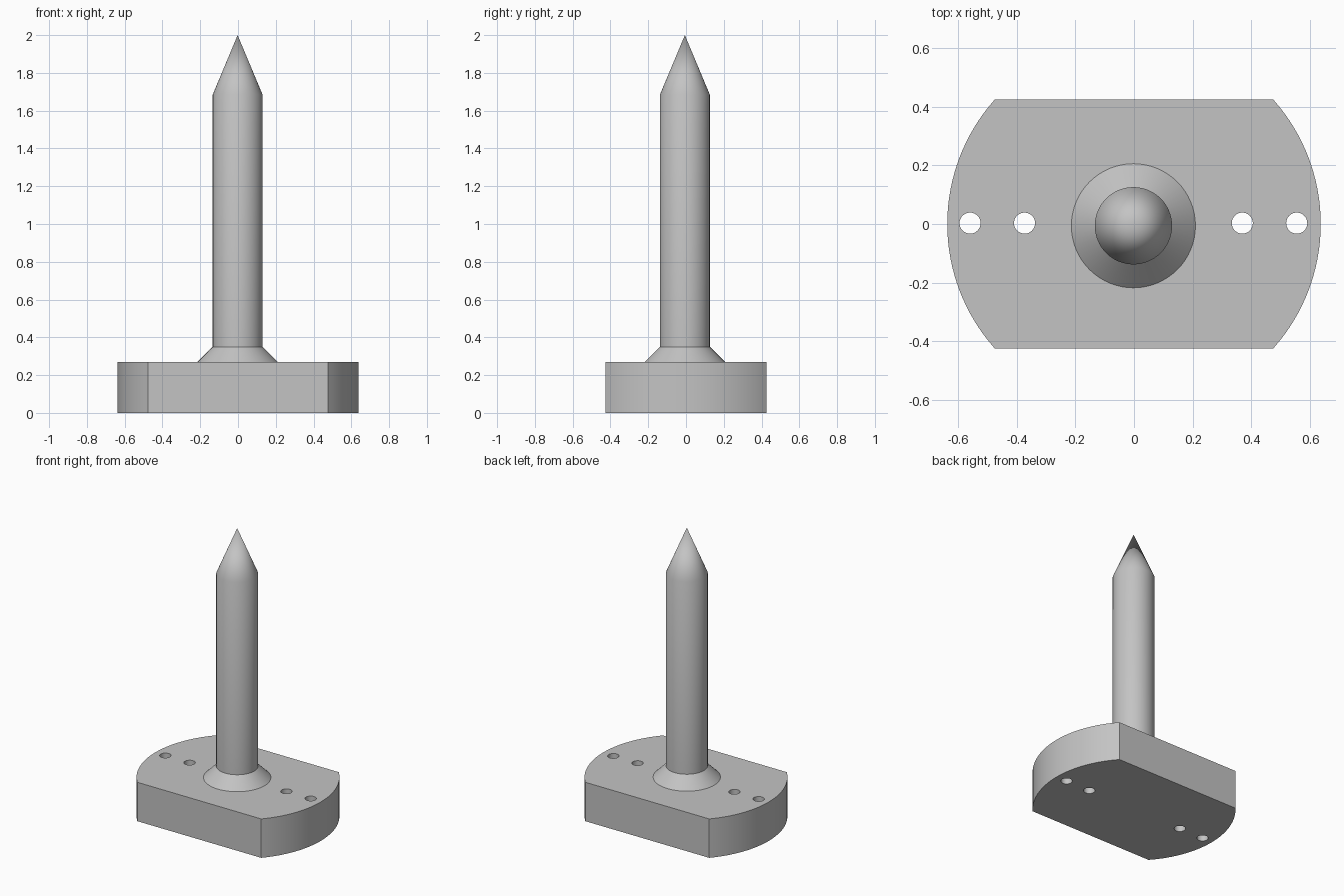
import bpy, bmesh
from math import sin, cos, tau, asin, pi

cube = bpy.data.objects.get("Cube")
if cube:
    bpy.data.objects.remove(cube, do_unlink=True)

GREY = 0.55
BASE_R, BASE_HALF, BASE_H = 0.638, 0.425, 0.27
CENTRE = (-0.002, -0.006)

grey = bpy.data.materials.new("plain_grey")
grey.use_nodes = True
grey.diffuse_color = (GREY, GREY, GREY, 1)
grey.node_tree.nodes["Principled BSDF"].inputs["Base Color"].default_value = (GREY, GREY, GREY, 1)


def make_object(name, bm):
    bmesh.ops.recalc_face_normals(bm, faces=bm.faces)
    mesh = bpy.data.meshes.new(name)
    bm.to_mesh(mesh)
    bm.free()
    mesh.materials.append(grey)
    obj = bpy.data.objects.new(name, mesh)
    bpy.context.collection.objects.link(obj)
    return obj


def smooth(obj):
    bpy.ops.object.select_all(action='DESELECT')
    obj.select_set(True)
    bpy.context.view_layer.objects.active = obj
    bpy.ops.object.shade_smooth_by_angle(angle=0.4)


def extrude_outline(bm, points, bottom, top):
    face = bm.faces.new([bm.verts.new((x, y, bottom)) for x, y in points])
    result = bmesh.ops.extrude_face_region(bm, geom=[face])
    verts = [g for g in result["geom"] if isinstance(g, bmesh.types.BMVert)]
    bmesh.ops.translate(bm, verts=verts, vec=(0, 0, top - bottom))


# Base plate: a disc with flat front and back
half_angle = asin(BASE_HALF / BASE_R)
steps = 32
arc = [-half_angle + 2 * half_angle * i / steps for i in range(steps + 1)]
outline = [(BASE_R * cos(a + turn), BASE_R * sin(a + turn))
           for turn in (0, pi) for a in arc]
bm = bmesh.new()
extrude_outline(bm, outline, 0, BASE_H)
base = make_object("base_plate", bm)

# Screw holes drilled through the plate
bm = bmesh.new()
for x in (-0.56, -0.374, 0.37, 0.556):
    circle = [(x + 0.036 * cos(tau * i / 32), 0.003 + 0.036 * sin(tau * i / 32))
              for i in range(32)]
    extrude_outline(bm, circle, -0.1, BASE_H + 0.1)
cutter = make_object("hole_cutter", bm)
drill = base.modifiers.new("holes", 'BOOLEAN')
drill.operation = 'DIFFERENCE'
drill.solver = 'EXACT'
drill.object = cutter
bpy.context.view_layer.objects.active = base
base.select_set(True)
bpy.ops.object.modifier_apply(modifier=drill.name)
bpy.data.objects.remove(cutter, do_unlink=True)
smooth(base)

# Spike: flared collar, round shaft and pointed tip turned from one profile
profile = [(0, 0.25), (0.212, 0.25), (0.212, BASE_H), (0.132, 0.35), (0.132, 1.685), (0, 2.0)]
bm = bmesh.new()
verts = [bm.verts.new((r, 0, z)) for r, z in profile]
edges = [bm.edges.new(pair) for pair in zip(verts, verts[1:])]
bmesh.ops.spin(bm, geom=verts + edges, cent=(0, 0, 0), axis=(0, 0, 1),
               angle=tau, steps=64, use_duplicate=False)
bmesh.ops.remove_doubles(bm, verts=bm.verts, dist=0.0001)
spike = make_object("spike", bm)
spike.location = (*CENTRE, 0)
smooth(spike)
